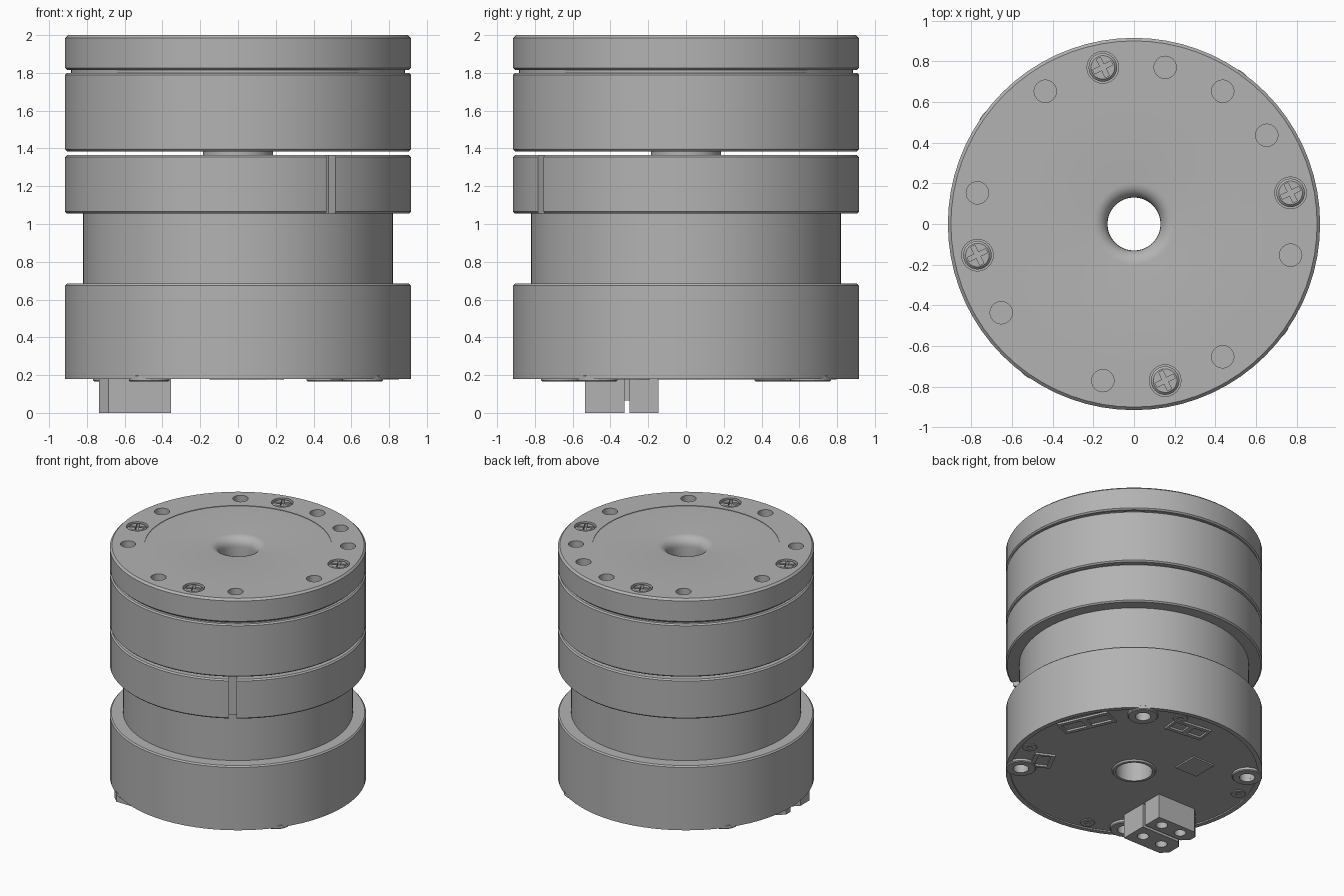
import bpy, bmesh, math
from mathutils import Matrix, Vector

if "Cube" in bpy.data.objects:
    bpy.data.objects.remove(bpy.data.objects["Cube"], do_unlink=True)

grey = bpy.data.materials.new("machined_grey")
grey.use_nodes = True
tone = (0.45, 0.45, 0.45, 1)
grey.diffuse_color = tone
grey.node_tree.nodes["Principled BSDF"].inputs["Base Color"].default_value = tone


def finish(name, bm):
    bmesh.ops.recalc_face_normals(bm, faces=bm.faces)
    mesh = bpy.data.meshes.new(name)
    bm.to_mesh(mesh)
    bm.free()
    mesh.materials.append(grey)
    obj = bpy.data.objects.new(name, mesh)
    bpy.context.collection.objects.link(obj)
    return obj


def activate(obj):
    bpy.ops.object.select_all(action='DESELECT')
    obj.select_set(True)
    bpy.context.view_layer.objects.active = obj


def smooth(obj):
    activate(obj)
    bpy.ops.object.shade_smooth_by_angle(angle=math.radians(30))


def lathe(name, profile, sides=72, at=(0, 0, 0)):
    """Spin a closed (radius, height) profile around z."""
    bm = bmesh.new()
    rings = []
    for i in range(sides):
        a = math.tau * i / sides
        rings.append([bm.verts.new((r * math.cos(a) + at[0], r * math.sin(a) + at[1], z + at[2]))
                      for r, z in profile])
    n = len(profile)
    for i in range(sides):
        p, q = rings[i], rings[(i + 1) % sides]
        for j in range(n):
            k = (j + 1) % n
            bm.faces.new((p[j], q[j], q[k], p[k]))
    return finish(name, bm)


def collar(name, inner, outer, low, high, c=0.01, **kw):
    """Chamfered ring."""
    return lathe(name, [(inner, low), (outer - c, low), (outer, low + c),
                        (outer, high - c), (outer - c, high), (inner, high)], **kw)


def add_box(bm, centre, size, turn=0):
    m = (Matrix.Translation(centre) @ Matrix.Rotation(turn, 4, 'Z')
         @ Matrix.Diagonal((*size, 1)))
    bmesh.ops.create_cube(bm, size=1, matrix=m)


def add_cyl(bm, x, y, low, high, r, sides=24):
    bmesh.ops.create_cone(bm, cap_ends=True, segments=sides, radius1=r, radius2=r,
                          depth=high - low,
                          matrix=Matrix.Translation((x, y, (low + high) / 2)))


def cut(obj, bm):
    cutter = finish("cutter", bm)
    cutter.hide_render = True
    mod = obj.modifiers.new("cut", 'BOOLEAN')
    mod.operation, mod.solver, mod.object = 'DIFFERENCE', 'EXACT', cutter
    activate(obj)
    bpy.ops.object.modifier_apply(modifier=mod.name)
    bpy.data.objects.remove(cutter, do_unlink=True)


def polar(r, degrees):
    a = math.radians(degrees)
    return r * math.cos(a), r * math.sin(a)


BORE, R, BOLT = 0.13, 0.915, 0.785
STEP = 22.5
screw_angles = [STEP / 2 + 90 * i for i in range(4)]
hole_angles = [STEP * (i + 0.5) for i in (1, 2, 3, 5, 7, 9, 11, 13, 15)]
boss_spots = [polar(0.81, 54.5 + 90 * i) for i in range(4)]

# Top plate: rounded mouth on the bore, shallow raised rim
mouth = [(BORE + 0.07 * (1 - math.sin(t)), 1.926 + 0.07 * math.cos(t))
         for t in [math.pi / 2 * i / 6 for i in range(7)]]
top = lathe("top_plate", [(BORE, 1.815), (R - 0.01, 1.815), (R, 1.825), (R, 1.985),
                          (R - 0.015, 2.0), (0.668, 2.0), (0.668, 1.996)] + mouth)
bm = bmesh.new()
for a in hole_angles:
    add_cyl(bm, *polar(BOLT, a), 1.88, 2.1, 0.055)
for a in screw_angles:
    add_cyl(bm, *polar(BOLT, a), 1.92, 2.1, 0.078)
cut(top, bm)
smooth(top)

# Cross-head screws
for i, a in enumerate(screw_angles):
    x, y = polar(BOLT, a)
    head = collar(f"top_screw_{i + 1}", 0.0005, 0.07, 1.915, 1.996, c=0.012, sides=32, at=(x, y, 0))
    for extra in (0, 90):
        bm = bmesh.new()
        add_box(bm, (x, y, 2.0), (0.1, 0.022, 0.06), math.radians(a + 15 + extra))
        cut(head, bm)
    smooth(head)

# Rotor drum, spacer and hollow shaft
smooth(collar("top_spacer", BORE, 0.885, 1.78, 1.83))
smooth(collar("rotor_drum", BORE, R, 1.385, 1.8))
smooth(collar("hollow_shaft", BORE, 0.185, 1.3, 1.45))

# Middle ring with a cable slot, over a narrower neck
ring = collar("middle_ring", BORE, R, 1.055, 1.365)
bm = bmesh.new()
add_box(bm, (*polar(R, -STEP * 2.55), 1.2), (0.14, 0.055, 0.6), math.radians(-STEP * 2.55))
cut(ring, bm)
smooth(ring)
smooth(collar("neck", BORE, 0.82, 0.6, 1.1))

# Base housing with a recessed circuit board face
FLOOR = 0.19
base = lathe("base_housing", [(BORE, FLOOR), (0.88, FLOOR), (0.88, 0.18), (R, 0.18),
                              (R, 0.675), (R - 0.01, 0.685), (BORE, 0.685)])
bm = bmesh.new()
for x, y in boss_spots:
    add_cyl(bm, x, y, 0.1, 0.32, 0.055)
cut(base, bm)
smooth(base)
smooth(lathe("bore_lip", [(BORE, 0.178), (0.15, 0.178), (0.165, FLOOR + 0.01), (BORE, FLOOR + 0.01)]))

# Mounting bosses under the base
for i, (x, y) in enumerate(boss_spots):
    smooth(collar(f"mounting_boss_{i + 1}", 0.055, 0.108, 0.166, 0.2, c=0.006,
                  sides=32, at=(x, y, 0)))

# Small board screws
for i in range(4):
    x, y = polar(0.815, 74 + 90 * i)
    smooth(lathe(f"board_screw_{i + 1}", [(0.02, 0.184), (0.05, 0.184), (0.055, 0.195), (0.02, 0.195)],
                 sides=24, at=(x, y, 0)))

# Processor chip
bm = bmesh.new()
add_box(bm, (-0.29, 0.33, 0.187), (0.19, 0.2, 0.016))
finish("processor_chip", bm)


def socket(name, radius, angle, length, count):
    """Low signal socket: a plate with open pockets."""
    turn = math.radians(angle)
    spot = Matrix.Rotation(turn, 4, 'Z')
    bm = bmesh.new()
    add_box(bm, spot @ Vector((radius, 0, 0.188)), (0.15, length, 0.024), turn)
    obj = finish(name, bm)
    bm = bmesh.new()
    for i in range(count):
        off = (i - (count - 1) / 2) * length / count
        add_box(bm, spot @ Vector((radius, off, 0.175)),
                (0.09, length / count - 0.04, 0.03), turn)
    cut(obj, bm)


socket("side_socket", 0.77, 24, 0.4, 2)
socket("back_socket", 0.71, 83, 0.3, 2)
socket("front_socket", 0.67, -27, 0.18, 1)

# Power plugs: chamfered shells with two pin wells each
for name, y0, y1 in (("front_power_plug", -0.535, -0.325), ("rear_power_plug", -0.3, -0.145)):
    x0, x1, c = -0.735, -0.355, 0.05
    bm = bmesh.new()
    outline = [(x0 + c, y0), (x1, y0), (x1, y1), (x0 + c, y1), (x0, y1 - c), (x0, y0 + c)]
    face = bm.faces.new([bm.verts.new((x, y, 0)) for x, y in outline])
    up = bmesh.ops.extrude_face_region(bm, geom=[face])["geom"]
    bmesh.ops.translate(bm, vec=(0, 0, 0.2),
                        verts=[v for v in up if isinstance(v, bmesh.types.BMVert)])
    plug = finish(name, bm)
    bm = bmesh.new()
    for x in (x0 + 0.12, x1 - 0.09):
        add_cyl(bm, x, (y0 + y1) / 2, -0.05, 0.12, 0.042, 20)
    cut(plug, bm)
    smooth(plug)
bm = bmesh.new()
add_box(bm, (-0.53, -0.31, 0.13), (0.3, 0.06, 0.13))
finish("plug_bridge", bm)
